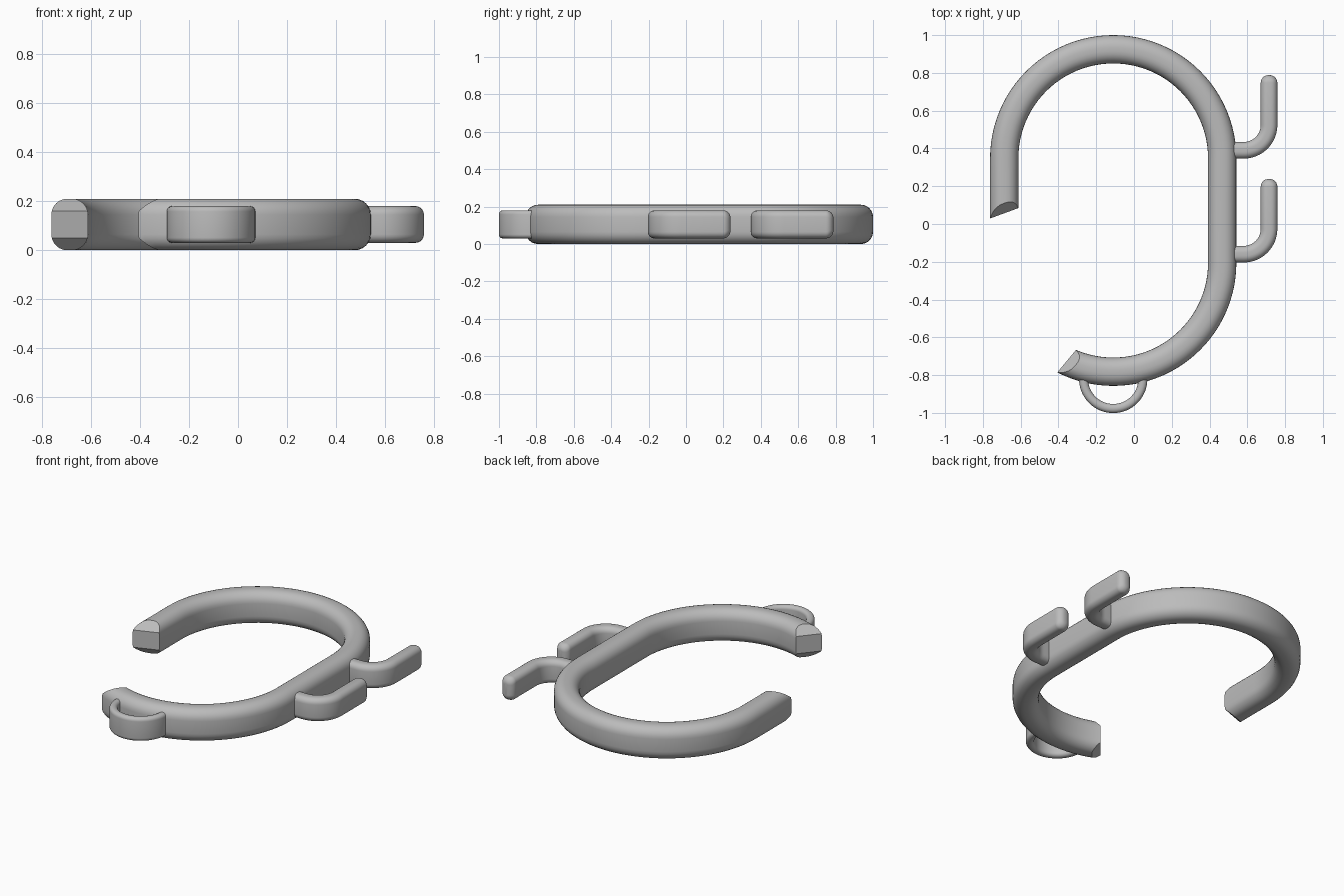
import bpy, bmesh
from math import sin, cos, pi, radians
from mathutils import Vector

cube = bpy.data.objects.get("Cube")
if cube:
    bpy.data.objects.remove(cube)

GREY = (0.5, 0.5, 0.5, 1)
mat = bpy.data.materials.new("plain grey")
mat.use_nodes = True
mat.diffuse_color = GREY
mat.node_tree.nodes["Principled BSDF"].inputs["Base Color"].default_value = GREY

MID = 0.105  # mid height of every part


def arc(cx, cy, r, a0, a1, n):
    angles = [radians(a0 + (a1 - a0) * i / n) for i in range(n + 1)]
    return [Vector((cx + r * cos(a), cy + r * sin(a), 0)) for a in angles]


def section(w, h, r, n=6):
    """Rounded rectangle as (sideways, up) pairs; w and h are half sizes."""
    r = min(r, w * 0.98, h * 0.98)
    pts = []
    for q, (sx, sy) in enumerate([(1, 1), (-1, 1), (-1, -1), (1, -1)]):
        for i in range(n + 1):
            a = (q + i / n) * pi / 2
            pts.append((sx * (w - r) + r * cos(a), sy * (h - r) + r * sin(a)))
    return pts


def sweep(path, w, h, r, tip=0):
    """Sweep the section along a flat path, with an optional rounded tip."""
    bm = bmesh.new()
    rings = []
    for i, p in enumerate(path):
        before = (p - path[i - 1]).normalized() if i else Vector()
        after = (path[i + 1] - p).normalized() if i < len(path) - 1 else Vector()
        t = (before + after).normalized()
        rings.append((p, t, 0))
    if tip:
        p, t, _ = rings[-1]
        for k in range(1, 7):
            a = radians(k * 14)
            rings.append((p + t * tip * sin(a), t, tip * (1 - cos(a))))
    loops = []
    for p, t, inset in rings:
        side = Vector((t.y, -t.x, 0))
        loops.append([bm.verts.new(p + side * u + Vector((0, 0, MID + v)))
                      for u, v in section(w - inset, h - inset, r)])
    for a, b in zip(loops, loops[1:]):
        for i in range(len(a)):
            j = (i + 1) % len(a)
            bm.faces.new((a[i], a[j], b[j], b[i]))
    bm.faces.new(loops[0])
    bm.faces.new(loops[-1])
    return bm


def trim(bm, point, normal):
    """Cut one end of the bar with a plane and close the cut."""
    faces = [f for f in bm.faces if (f.calc_center_median() - point).length < 0.32]
    geom = set(faces)
    for f in faces:
        geom.update(f.verts)
        geom.update(f.edges)
    cut = bmesh.ops.bisect_plane(bm, geom=list(geom), dist=1e-5, plane_co=point,
                                 plane_no=normal, clear_outer=True)
    edges = [e for e in cut["geom_cut"] if isinstance(e, bmesh.types.BMEdge)]
    bmesh.ops.holes_fill(bm, edges=edges, sides=0)


def finish(name, bm):
    bmesh.ops.remove_doubles(bm, verts=bm.verts, dist=1e-5)
    bmesh.ops.recalc_face_normals(bm, faces=bm.faces)
    mesh = bpy.data.meshes.new(name)
    bm.to_mesh(mesh)
    bm.free()
    mesh.materials.append(mat)
    obj = bpy.data.objects.new(name, mesh)
    bpy.context.collection.objects.link(obj)
    bpy.ops.object.select_all(action='DESELECT')
    obj.select_set(True)
    bpy.context.view_layer.objects.active = obj
    bpy.ops.object.shade_smooth_by_angle(angle=radians(30))


# Open oval bar with slanted, chamfered ends
path = arc(-0.11, -0.205, 0.577, 235, 360, 36) + arc(-0.11, 0.348, 0.577, 0, 180, 48)
path.append(Vector((-0.687, -0.06, 0)))
bar = sweep(path, 0.075, 0.105, 0.065)
up = Vector((0, 0, 1))
for outer, inner in [((-0.41, -0.79), (-0.31, -0.67)), ((-0.61, 0.085), (-0.76, 0.03))]:
    point = Vector((*outer, MID))
    along = (Vector((*inner, MID)) - point).normalized()
    normal = Vector((-along.y, along.x, 0))
    trim(bar, point, normal)
    for s in (1, -1):
        trim(bar, point + up * s * 0.055, normal + up * s)
finish("oval_bar", bar)

# Two side hooks
for name, y in [("front_hook", 0), ("rear_hook", 0.55)]:
    hook = [Vector((0.52, y - 0.16, 0))] + arc(0.58, y - 0.025, 0.135, -90, 0, 16)
    hook.append(Vector((0.715, y + 0.198, 0)))
    finish(name, sweep(hook, 0.044, 0.075, 0.035, tip=0.04))

# Small half loop under the bar
loop = arc(-0.11, -0.82, 0.157, 165, 375, 36)
finish("half_loop", sweep(loop, 0.024, 0.075, 0.022))
